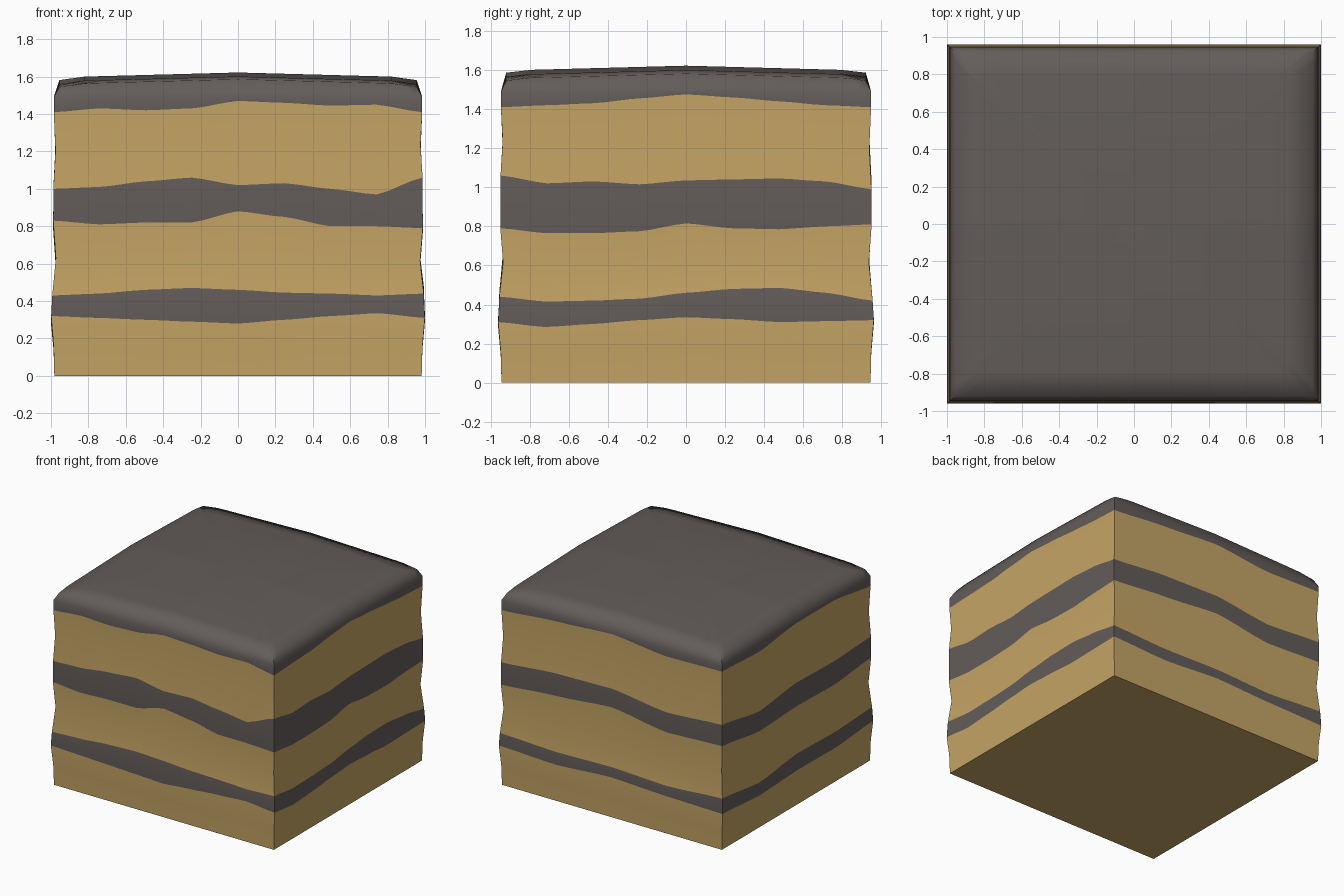
import bpy, bmesh, math

if "Cube" in bpy.data.objects:
    bpy.data.objects.remove(bpy.data.objects["Cube"])

# Filling edge heights, four sides in order: front, right, back, left
LOW_BOTTOM = [[.32, .31, .30, .29, .28, .30, .32, .335], [.31, .285, .30, .32, .335, .325, .31, .315],
              [.32, .30, .33, .31], [.30, .27, .29, .285]]
LOW_TOP = [[.43, .44, .46, .47, .46, .445, .44, .43], [.44, .415, .42, .43, .46, .48, .485, .46],
           [.42, .40, .41, .39], [.42, .37, .42, .41]]
MID_BOTTOM = [[.83, .81, .82, .82, .88, .85, .80, .80], [.79, .765, .765, .775, .815, .79, .785, .80],
              [.81, .85, .89, .82], [.84, .78, .80, .79]]
MID_TOP = [[1.0, 1.01, 1.04, 1.06, 1.02, 1.03, 1.0, .97], [1.06, 1.02, 1.03, 1.015, 1.035, 1.04, 1.045, 1.03],
           [.99, 1.03, 1.04, .98], [1.01, .94, .99, .98]]
ICING = [[1.41, 1.43, 1.42, 1.43, 1.47, 1.46, 1.445, 1.45], [1.41, 1.42, 1.43, 1.455, 1.475, 1.46, 1.44, 1.42],
         [1.41, 1.45, 1.48, 1.43], [1.44, 1.42, 1.47, 1.47]]
N = 32  # columns per side


def heights(sides):
    out = []
    for s, vals in enumerate(sides):
        pts = vals + [sides[(s + 1) % 4][0]]
        for i in range(N):
            t = i / N * len(vals)
            k = int(t)
            f = t - k
            f = 0.5 * f + 0.5 * f * f * (3 - 2 * f)
            out.append(pts[k] + (pts[k + 1] - pts[k]) * f)
    return out


def outline(hx, hy):
    corners = [(-hx, -hy), (hx, -hy), (hx, hy), (-hx, hy)]
    out = []
    for s in range(4):
        (ax, ay), (bx, by) = corners[s], corners[(s + 1) % 4]
        out += [(ax + (bx - ax) * i / N, ay + (by - ay) * i / N) for i in range(N)]
    return out


def flat(z):
    return [z] * (4 * N)


def mean(a, b):
    return [(p + q) / 2 for p, q in zip(a, b)]


def drop(v):
    v = abs(v)
    return .022 * v / .82 if v < .82 else .022 + .018 * (v - .82) / .13


def material(name, rgb):
    m = bpy.data.materials.new(name)
    m.diffuse_color = (*rgb, 1)
    m.use_nodes = True
    m.node_tree.nodes["Principled BSDF"].inputs["Base Color"].default_value = m.diffuse_color
    return m


lb, lt, mb, mt, ic = map(heights, (LOW_BOTTOM, LOW_TOP, MID_BOTTOM, MID_TOP, ICING))
SPONGE, DARK = 0, 1
# rows: half width, heights, material of the band above the row
rows = [(.982, flat(0), SPONGE), (.986, mean(flat(0), lb), SPONGE),
        (.999, lb, DARK), (.993, lt, SPONGE), (.974, mean(lt, mb), SPONGE),
        (.988, mb, DARK), (.987, mt, SPONGE), (.976, mean(mt, ic), SPONGE),
        (.985, ic, DARK), (.985, flat(1.49), DARK)]

bm = bmesh.new()
rings, mats = [], []
for hx, zs, m in rows:
    rings.append([bm.verts.new((x, y, z)) for (x, y), z in zip(outline(hx, hx - .038), zs)])
    mats.append(m)
# gently crowned icing top
for hx, hy in ((.955, .92), (.82, .79), (.4, .385)):
    rings.append([bm.verts.new((x, y, 1.622 - drop(x) - drop(y))) for x, y in outline(hx, hy)])
    mats.append(DARK)

n = 4 * N
for r in range(len(rings) - 1):
    a, b = rings[r], rings[r + 1]
    for i in range(n):
        j = (i + 1) % n
        bm.faces.new((a[i], a[j], b[j], b[i])).material_index = mats[r]
peak = bm.verts.new((0, 0, 1.622))
for i in range(n):
    bm.faces.new((rings[-1][i], rings[-1][(i + 1) % n], peak)).material_index = DARK
# flat underside
bm.faces.new(rings[0][::-1]).material_index = SPONGE

mesh = bpy.data.meshes.new("layer_cake")
bm.to_mesh(mesh)
bm.free()
mesh.materials.append(material("golden_sponge", (.56, .375, .13)))
mesh.materials.append(material("dark_filling", (.125, .108, .102)))
cake = bpy.data.objects.new("layer_cake", mesh)
bpy.context.collection.objects.link(cake)
bpy.context.view_layer.objects.active = cake
cake.select_set(True)
bpy.ops.object.shade_smooth_by_angle(angle=math.radians(75))
